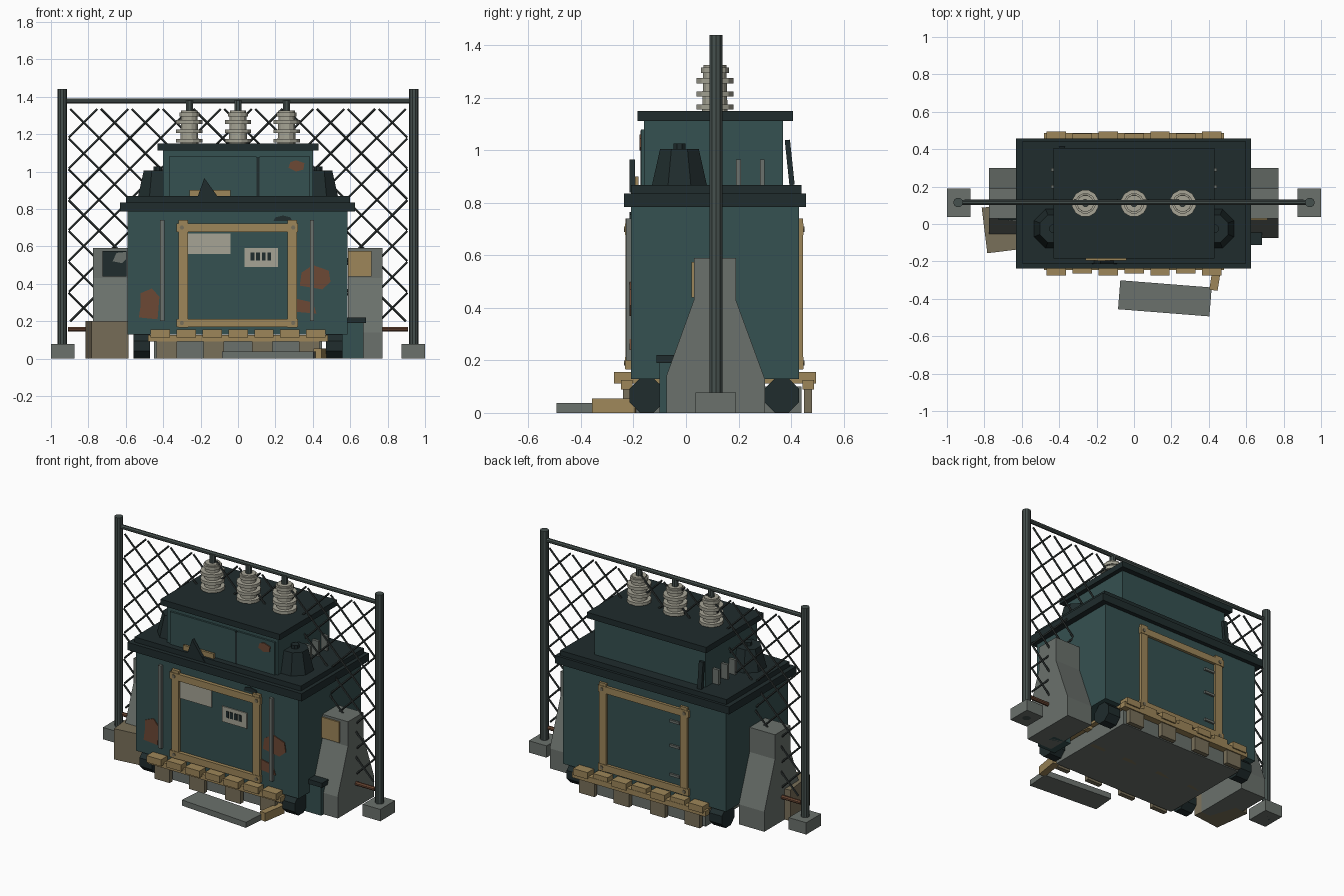
import bpy, bmesh, math
from mathutils import Vector, Matrix

if "Cube" in bpy.data.objects:
    bpy.data.objects.remove(bpy.data.objects["Cube"], do_unlink=True)


def material(name, *rgb):
    m = bpy.data.materials.new(name)
    m.use_nodes = True
    m.diffuse_color = (*rgb, 1)
    m.node_tree.nodes["Principled BSDF"].inputs["Base Color"].default_value = (*rgb, 1)
    return m


TEAL = material("teal paint", .036, .082, .082)
DARK = material("dark paint", .014, .025, .026)
WOOD = material("pale wood", .34, .24, .10)
CONCRETE = material("concrete", .145, .165, .15)
CERAMIC = material("ceramic", .38, .37, .30)
RUST = material("rust", .15, .065, .035)
STEEL = material("steel", .06, .08, .075)
WIRE = material("dark wire", .03, .038, .037)
TAN = material("weathered wood", .19, .16, .10)


def finish(name, bm, mat):
    bmesh.ops.recalc_face_normals(bm, faces=bm.faces)
    me = bpy.data.meshes.new(name)
    bm.to_mesh(me)
    bm.free()
    me.materials.append(mat)
    ob = bpy.data.objects.new(name, me)
    bpy.context.collection.objects.link(ob)
    return ob


def box(name, mat, x, y, z, turn=0, tilt=0):
    """Box from (min, max) ranges, optionally turned about z and tilted about x."""
    bm = bmesh.new()
    bmesh.ops.create_cube(bm, size=1)
    ob = finish(name, bm, mat)
    size = [r[1] - r[0] for r in (x, y, z)]
    ob.data.transform(Matrix.Diagonal((*size, 1)))
    ob.location = [(r[0] + r[1]) / 2 for r in (x, y, z)]
    ob.rotation_euler = (math.radians(tilt), 0, math.radians(turn))
    return ob


def add_rod(bm, a, b, r, sides=8, r2=None):
    a, b = Vector(a), Vector(b)
    d = b - a
    rot = d.to_track_quat('Z', 'Y').to_matrix().to_4x4()
    spin = Matrix.Rotation(math.pi / sides, 4, 'Z')
    bmesh.ops.create_cone(bm, cap_ends=True, segments=sides, radius1=r,
                          radius2=r if r2 is None else r2, depth=d.length,
                          matrix=Matrix.Translation((a + b) / 2) @ rot @ spin)


def rod(name, mat, a, b, r, sides=8, r2=None):
    bm = bmesh.new()
    add_rod(bm, a, b, r, sides, r2)
    return finish(name, bm, mat)


def prism(name, mat, points, axis, lo, hi):
    """Extrude an outline along x (points are y, z) or along y (points are x, z)."""
    bm = bmesh.new()
    place = (lambda p: (lo, *p)) if axis == 'x' else (lambda p: (p[0], lo, p[1]))
    face = bm.faces.new([bm.verts.new(place(p)) for p in points])
    ext = bmesh.ops.extrude_face_region(bm, geom=[face])
    move = (hi - lo, 0, 0) if axis == 'x' else (0, hi - lo, 0)
    bmesh.ops.translate(bm, vec=move,
                        verts=[g for g in ext["geom"] if isinstance(g, bmesh.types.BMVert)])
    return finish(name, bm, mat)


# Main tank, its stepped lid, the upper cabinet and roof
box("main_tank", TEAL, (-.59, .585), (-.21, .43), (.13, .79))
box("lid_lower", DARK, (-.63, .625), (-.237, .457), (.785, .835))
box("lid_upper", DARK, (-.6, .6), (-.21, .44), (.835, .868))
box("upper_cabinet", TEAL, (-.4, .4), (-.16, .37), (.86, 1.115))
box("cabinet_roof", DARK, (-.43, .43), (-.185, .407), (1.112, 1.15))
box("cabinet_door_left", TEAL, (-.37, .1), (-.172, -.155), (.868, 1.08))
box("cabinet_door_right", TEAL, (.115, .385), (-.172, -.155), (.868, 1.08))
box("door_seam", DARK, (.1, .115), (-.174, -.155), (.868, 1.075))
box("warning_board", WOOD, (-.26, -.04), (-.195, -.18), (.86, .9))
prism("torn_flap", DARK, [(-.225, .84), (-.09, .84), (-.18, .965)], 'y', -.215, -.195)
box("leaning_bar", DARK, (-.4, -.37), (.385, .405), (.868, 1.04), tilt=6)

for side in (-1, 1):
    # Shoulder housings on the lid
    rod("shoulder_housing", DARK, (side * .43, -.025, .86), (side * .43, -.025, 1.005), .115, 8, .08)
    rod("shoulder_cap", DARK, (side * .43, -.025, 1.005), (side * .43, -.025, 1.027), .025)
    # Cooling fins beside the cabinet
    for y in (.12, .2, .29):
        x = sorted((side * .39, side * .445))
        box("cooling_fin", CONCRETE, x, (y - .009, y + .009), (.865, .965))
    # Wheels
    for y in (-.15, .365):
        rod("wheel", DARK, (side * .47, y, .066), (side * .56, y, .066), .07, 8)

# Ribbed insulators, each with a pin reaching the top rail
for x in (-.26, 0, .26):
    bm = bmesh.new()
    add_rod(bm, (x, .11, 1.15), (x, .11, 1.325), .05, 12, .045)
    for z in (1.165, 1.215, 1.265, 1.305):
        r = .073 if z < 1.3 else .055
        add_rod(bm, (x, .11, z - .01), (x, .11, z + .01), r, 12)
    finish("insulator", bm, CERAMIC)
    rod("insulator_pin", STEEL, (x, .11, 1.32), (x, .11, 1.38), .02)

# Timber frames on the front and back of the tank
for name, y0, y1 in (("front", -.23, -.205), ("back", .425, .445)):
    for x in (-.293, .29):
        box(name + "_frame_post", WOOD, (x - .026, x + .026), (y0, y1), (.165, .74))
    for z in (.19, .7):
        box(name + "_frame_rail", WOOD, (-.33, .32), (y0 - .003, y1 + .003), (z - .022, z + .022))
        for x in (-.3, .295):
            edge = y0 - .003 if name == "front" else y1 + .003
            rod(name + "_frame_bolt", TAN, (x, edge - .004, z), (x, edge + .004, z), .012, 6)

# Front fittings
for x in (-.405, .395):
    box("front_strip", CONCRETE, (x - .011, x + .011), (-.228, -.205), (.2, .74))
box("blank_plate", CERAMIC, (-.27, -.04), (-.217, -.209), (.56, .67))
box("label_plate", CERAMIC, (.035, .215), (-.217, -.209), (.49, .59))
for i in range(4):
    x = .067 + i * .03
    box("label_bar", DARK, (x, x + .02), (-.22, -.212), (.525, .567))
prism("dent_patch", DARK, [(.19, .735), (.29, .735), (.28, .755), (.24, .765), (.2, .755)], 'y', -.216, -.209)
for z in (.27, .46, .62):
    box("back_hinge", CONCRETE, (-.26, -.19), (.425, .442), (z - .008, z + .008))

# Rust patches as irregular thin plates
RUST_SHAPES = (
    [(-.53, .22), (-.43, .21), (-.42, .33), (-.46, .375), (-.52, .35), (-.52, .29)],
    [(.33, .39), (.45, .37), (.495, .41), (.485, .47), (.4, .5), (.34, .46)],
    [(.31, .25), (.42, .24), (.4, .3), (.31, .32)])
for shape in RUST_SHAPES:
    prism("rust_patch", RUST, shape, 'y', -.216, -.209)
prism("cabinet_rust", RUST, [(.27, 1.02), (.31, 1.0), (.35, 1.01), (.355, 1.045), (.31, 1.06), (.28, 1.05)],
      'y', -.178, -.171)

# Pallet under the tank
for i in range(7):
    x = -.415 + i * .1385
    box("pallet_slat", WOOD, (x - .052, x + .052), (-.275 + .01 * (i % 2), .495 - .01 * (i % 2)), (.112, .155))
for y in (-.225, .12, .465):
    box("pallet_stringer", WOOD, (-.48, .48), (y - .022, y + .022), (.09, .125))
    for x in (-.38, -.13, .13, .38):
        box("pallet_block", TAN, (x - .055, x + .055), (y - .015, y + .015), (0, .095))
box("plinth", CONCRETE, (-.45, .45), (-.19, .44), (0, .1))

# Loose pieces on the ground
box("fallen_slab", CONCRETE, (-.08, .41), (-.475, -.32), (0, .037), turn=-4.5)
box("loose_plank", WOOD, (.415, .46), (-.355, -.19), (0, .055), turn=-9)
box("crate", TAN, (-.8, -.6), (-.145, .1), (0, .2), turn=7)
box("meter_box", TEAL, (.54, .67), (-.1, .05), (0, .19))
box("meter_box_cap", DARK, (.53, .685), (-.112, .06), (.19, .22))

# Concrete barriers at both ends
PROFILE = [(-.075, 0), (-.075, .14), (.03, .43), (.03, .59), (.19, .59), (.19, .43), (.3, .13), (.3, 0)]
for name, lo, hi in (("right_barrier", .587, .772), ("left_barrier", -.775, -.592)):
    prism(name, CONCRETE, PROFILE, 'x', lo, hi)
box("yellow_plate", WOOD, (.587, .715), (.021, .031), (.44, .575))
box("dark_plate", DARK, (-.725, -.595), (.021, .031), (.44, .575))
prism("plate_chip", CONCRETE, [(-.67, .52), (-.62, .51), (-.6, .53), (-.6, .57), (-.65, .565)], 'y', .016, .022)

# Fence posts, footings and rails
for side in (-1, 1):
    rod("fence_post", STEEL, (side * .94, .115, 0), (side * .94, .115, 1.44), .026, 10)
    x = sorted((side * .873, side))
    box("post_footing", CONCRETE, x, (.037, .19), (0, .077))
rod("top_rail", STEEL, (-.94, .115, 1.378), (.94, .115, 1.378), .014)
rod("bottom_rail", RUST, (-.91, .115, .157), (.91, .115, .157), .013)

# Diamond wire mesh: two families of diagonals clipped to the panel
W, LOW, HIGH, PITCH = .905, .2, 1.335, .165
bm = bmesh.new()
for slope in (-1, 1):
    for i in range(-12, 13):
        offset = i * PITCH
        mid = (LOW + HIGH) / 2
        half = (HIGH - LOW) / 2
        x0, x1 = max(-W, offset - half), min(W, offset + half)
        if x1 - x0 < .04:
            continue
        y = .12 + slope * .005
        add_rod(bm, (x0, y, mid + slope * (x0 - offset)), (x1, y, mid + slope * (x1 - offset)), .0065, 5)
finish("wire_mesh", bm, WIRE)
